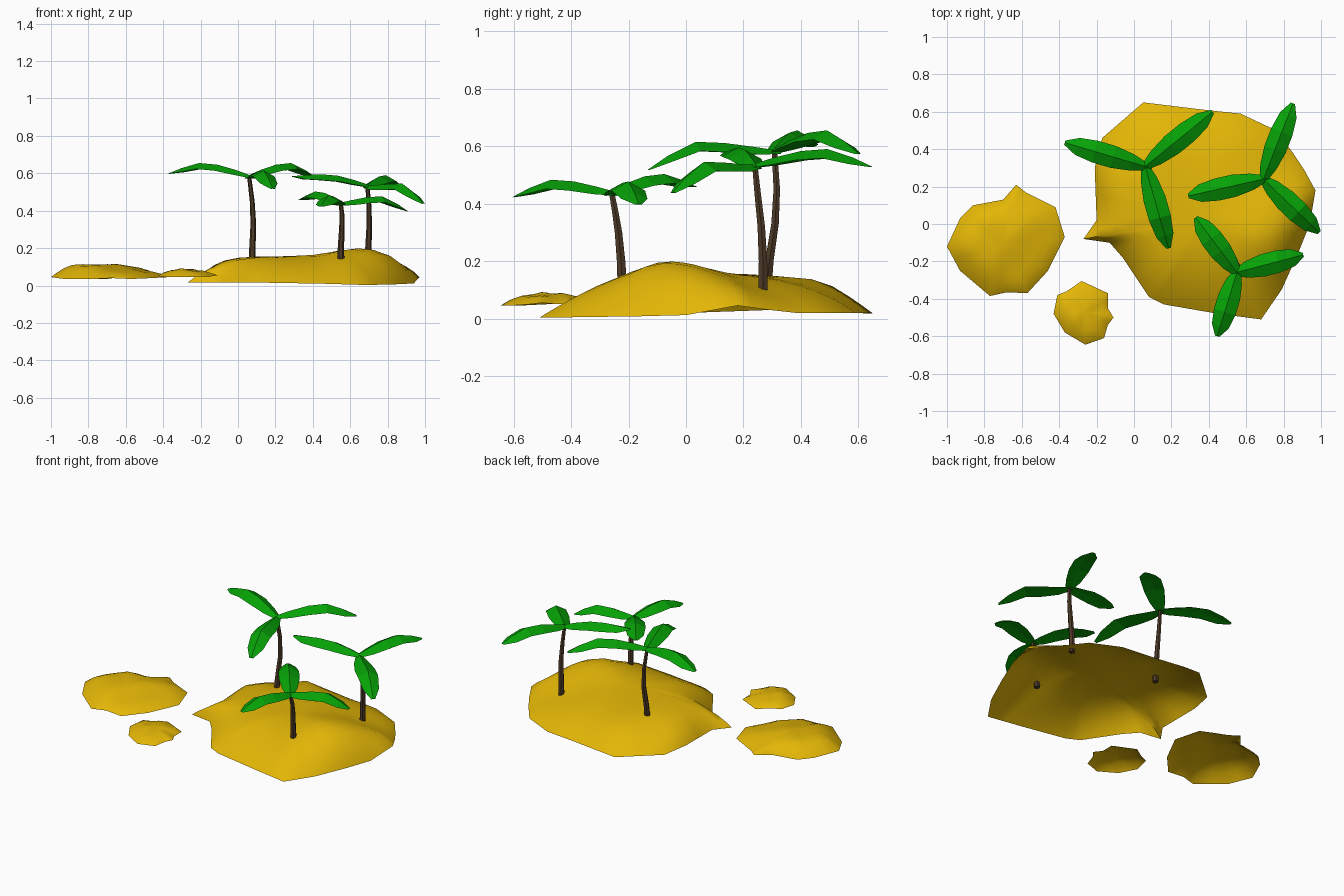
import bpy, bmesh, math
from mathutils import Vector

if "Cube" in bpy.data.objects:
    bpy.data.objects.remove(bpy.data.objects["Cube"])


def material(name, col):
    m = bpy.data.materials.new(name)
    m.diffuse_color = (*col, 1)
    m.use_nodes = True
    m.node_tree.nodes["Principled BSDF"].inputs["Base Color"].default_value = m.diffuse_color
    return m


SAND = material("sand", (0.77, 0.47, 0.002))
LEAF = material("leaf_green", (0.002, 0.36, 0.002))
BARK = material("bark_brown", (0.075, 0.042, 0.02))


def finish(bm, name, mat, angle):
    me = bpy.data.meshes.new(name)
    bm.to_mesh(me)
    bm.free()
    me.materials.append(mat)
    ob = bpy.data.objects.new(name, me)
    bpy.context.collection.objects.link(ob)
    if angle:
        bpy.ops.object.select_all(action='DESELECT')
        ob.select_set(True)
        bpy.context.view_layer.objects.active = ob
        bpy.ops.object.shade_smooth_by_angle(angle=math.radians(angle))
    return ob


def bump(x, y, cx, cy, r):
    return math.exp(-((x - cx) ** 2 + (y - cy) ** 2) / r ** 2)


# Open sand mound: rings shrink from the outline to the centre;
# each outline point is (x, y, rim height, steepness)
def island(name, centre, outline, height, rings=9):
    pts = []
    for a, b in zip(outline, outline[1:] + outline[:1]):
        pts.append(a)
        pts.append(tuple((p + q) / 2 for p, q in zip(a, b)))
    cx, cy = centre
    bm = bmesh.new()
    mid = bm.verts.new((cx, cy, height(cx, cy)))
    loops = []
    for i in range(rings):
        t = math.sin(math.pi / 2 * (i + 1) / rings)
        ring = []
        for x, y, rim, k in pts:
            px, py = cx + (x - cx) * t, cy + (y - cy) * t
            h = height(px, py)
            ring.append(bm.verts.new((px, py, h + (rim - h) * t ** k)))
        loops.append(ring)
    n = len(pts)
    for j in range(n):
        k = (j + 1) % n
        bm.faces.new((mid, loops[0][j], loops[0][k]))
        for a, b in zip(loops, loops[1:]):
            bm.faces.new((a[j], b[j], b[k], a[k]))
    bm.normal_update()
    if mid.normal.z < 0:
        bmesh.ops.reverse_faces(bm, faces=bm.faces[:])
    return finish(bm, name, SAND, 50)


island("main_island", (0.40, 0.05), [
    (0.05, 0.65, .018, 3.3), (0.38, 0.61, .02, 3), (0.57, 0.59, .02, 3),
    (0.76, 0.50, .02, 3.5), (0.85, 0.38, .02, 4.5), (0.91, 0.29, .03, 5),
    (0.97, 0.18, .045, 6), (0.94, 0.0, .012, 7), (0.88, -0.15, .008, 6),
    (0.79, -0.35, .005, 3.2), (0.68, -0.51, .003, 2.3), (0.45, -0.48, .01, 2.2),
    (0.16, -0.43, .015, 2.8), (0.08, -0.39, .015, 3.5), (-0.06, -0.18, .015, 5),
    (-0.13, -0.10, .015, 6), (-0.27, -0.08, .015, 4), (-0.20, 0.02, .02, 7),
    (-0.21, 0.30, .03, 7), (-0.17, 0.46, .02, 5)],
    lambda x, y: .155 + .053 * bump(x, y, .7, -.1, .25)
    - .045 * bump(x, y, .75, .3, .2) + .025 * bump(x, y, .15, .5, .12)
    - .02 * bump(x, y, -.05, .42, .1))

island("middle_islet", (-0.70, -0.10), [
    (-1.0, -0.12, .045, 4), (-0.93, 0.03, .04, 4), (-0.86, 0.10, .035, 5),
    (-0.70, 0.13, .035, 5), (-0.63, 0.21, .045, 3), (-0.58, 0.17, .045, 4),
    (-0.42, 0.09, .05, 4), (-0.37, -0.07, .045, 4), (-0.46, -0.25, .04, 4),
    (-0.57, -0.37, .035, 4), (-0.68, -0.365, .04, 4), (-0.77, -0.385, .035, 4),
    (-0.93, -0.25, .035, 4)],
    lambda x, y: .086 + .035 * bump(x, y, -.83, -.08, .2)
    + .015 * bump(x, y, -.58, .03, .12) + .008 * math.sin(22 * x) * math.sin(19 * y), 7)

island("small_islet", (-0.27, -0.47), [
    (-0.28, -0.305, .05, 4), (-0.36, -0.36, .055, 4), (-0.41, -0.38, .055, 4),
    (-0.43, -0.48, .05, 4), (-0.37, -0.58, .045, 4), (-0.26, -0.645, .045, 4),
    (-0.16, -0.61, .045, 4), (-0.14, -0.54, .05, 4), (-0.11, -0.50, .055, 3),
    (-0.14, -0.45, .05, 4), (-0.14, -0.37, .05, 4)],
    lambda x, y: .076 + .012 * bump(x, y, -.3, -.48, .1)
    + .006 * math.sin(45 * x) * math.sin(40 * y), 5)


# Six-sided trunk following a bent path
def trunk(name, path, r0=.019, r1=.011, sides=6):
    bm = bmesh.new()
    prev = None
    for i, p in enumerate(path):
        r = r0 + (r1 - r0) * i / (len(path) - 1)
        ring = [bm.verts.new((p[0] + r * math.cos(math.tau * s / sides),
                              p[1] + r * math.sin(math.tau * s / sides), p[2]))
                for s in range(sides)]
        if prev:
            for s in range(sides):
                t = (s + 1) % sides
                bm.faces.new((prev[s], prev[t], ring[t], ring[s]))
        else:
            bm.faces.new(ring[::-1])
        prev = ring
    bm.faces.new(prev)
    finish(bm, name, BARK, 0)


# Folded palm leaf: ridge on top, drooping edges, shallow underside
def leaf(name, base, tip, peak):
    base, tip = Vector(base), Vector(tip)
    d = (tip - base).to_2d().normalized()
    side = Vector((-d.y, d.x, 0))
    base -= Vector((d.x, d.y, 0)) * .02      # crowns overlap over the trunk
    rise = peak - base.z
    # distance along, half width, ridge height, edge droop
    stations = [(0, .016, base.z + .004, .012), (.2, .045, base.z + .5 * rise, .026),
                (.42, .060, base.z + .88 * rise, .032), (.64, .060, peak, .032),
                (.85, .047, peak + .5 * (tip.z - peak), .022), (1, .012, tip.z, .003)]
    bm = bmesh.new()
    prev = None
    for s, w, z, drop in stations:
        c = base.lerp(tip, s)
        c.z = z
        up = Vector((0, 0, drop))
        ring = [bm.verts.new(v) for v in
                (c, c + side * w - up, c - up * .8, c - side * w - up)]
        if prev:
            for i in range(4):
                j = (i + 1) % 4
                bm.faces.new((prev[i], prev[j], ring[j], ring[i]))
        else:
            bm.faces.new(ring)
        prev = ring
    bm.faces.new(prev[::-1])
    bmesh.ops.recalc_face_normals(bm, faces=bm.faces[:])
    finish(bm, name, LEAF, 0)


# Palms: trunk path, then (tip, peak height) for each leaf
palms = {
    "back_palm": ([(.075, .282, .11), (.077, .29, .2), (.082, .31, .33), (.076, .316, .45), (.06, .308, .58)],
                  [((-.37, .435, .60), .655), ((.42, .60, .575), .655), ((.185, -.13, .52), .615)]),
    "right_palm": ([(.695, .268, .085), (.697, .268, .2), (.702, .262, .32), (.700, .25, .43), (.692, .24, .53)],
                   [((.85, .645, .53), .59), ((.29, .15, .585), .595), ((.99, -.045, .44), .545)]),
    "front_palm": ([(.55, -.222, .12), (.55, -.226, .2), (.555, -.235, .3), (.557, -.246, .37), (.55, -.258, .435)],
                   [((.33, .035, .46), .503), ((.905, -.165, .40), .477), ((.445, -.60, .425), .483)]),
}
for name, (path, leaves) in palms.items():
    trunk(name + "_trunk", path)
    for i, (tip, peak) in enumerate(leaves):
        leaf(f"{name}_leaf_{i + 1}", path[-1], tip, peak)
